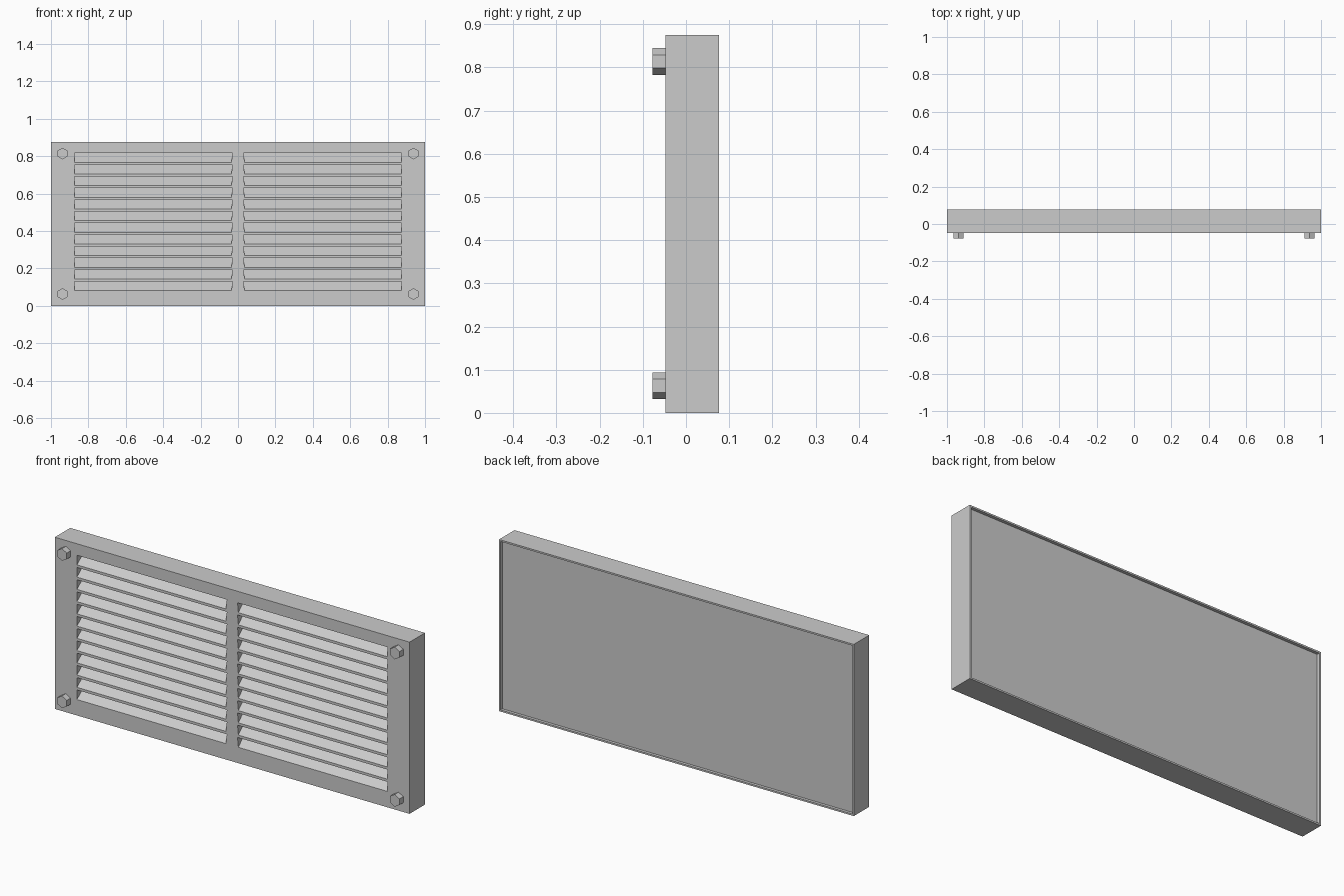
import bpy, bmesh, math

if "Cube" in bpy.data.objects:
    bpy.data.objects.remove(bpy.data.objects["Cube"])

W, H = 1.0, 0.875              # half width, height
FRONT, BACK = -0.047, 0.077
COUNT, PITCH, SLOT_Z, SLOT_H = 12, 0.0624, 0.081, 0.049
SLOT_DEPTH = 0.062


def prism(bm, ring_a, ring_b):
    """Close two matching point rings into a solid."""
    a = [bm.verts.new(p) for p in ring_a]
    b = [bm.verts.new(p) for p in ring_b]
    bm.faces.new(a)
    bm.faces.new(b[::-1])
    n = len(a)
    for i in range(n):
        bm.faces.new((a[i], b[i], b[(i + 1) % n], a[(i + 1) % n]))


def finish(bm, name):
    bmesh.ops.recalc_face_normals(bm, faces=bm.faces[:])
    mesh = bpy.data.meshes.new(name)
    bm.to_mesh(mesh)
    bm.free()
    obj = bpy.data.objects.new(name, mesh)
    bpy.context.collection.objects.link(obj)
    return obj


# Housing: box with a shallow recess and thin lip at the back
bm = bmesh.new()
corners = [(-W, 0), (W, 0), (W, H), (-W, H)]
prism(bm, [(x, FRONT, z) for x, z in corners], [(x, BACK, z) for x, z in corners])
bmesh.ops.recalc_face_normals(bm, faces=bm.faces[:])
rear = max(bm.faces, key=lambda f: f.calc_center_median().y)
bmesh.ops.inset_region(bm, faces=[rear], thickness=0.012)
bmesh.ops.inset_region(bm, faces=[rear], thickness=0.0)
rear = max((f for f in bm.faces if f.normal.y > 0.9), key=lambda f: f.calc_area())
for v in rear.verts:
    v.co.y -= 0.015
bmesh.ops.dissolve_degenerate(bm, dist=1e-6, edges=bm.edges[:])
housing = finish(bm, "vent_housing")

# Louver pockets: wedges with a floor sloping up toward the back
bm = bmesh.new()
for side in (-1, 1):
    for i in range(COUNT):
        zb = SLOT_Z + i * PITCH
        zt = zb + SLOT_H
        profile = [(FRONT - 0.02, zb), (FRONT, zb),
                   (FRONT + SLOT_DEPTH, zt), (FRONT - 0.02, zt)]
        outer = [(side * 0.875, y, z) for y, z in profile]
        inner = [(side * (0.035 - 0.005 * (z - zb) / SLOT_H), y, z) for y, z in profile]
        prism(bm, outer, inner)
cutter = finish(bm, "louver_cutter")
cutter.hide_render = True
cutter.display_type = 'WIRE'

mod = housing.modifiers.new("louver_slots", 'BOOLEAN')
mod.operation = 'DIFFERENCE'
mod.solver = 'EXACT'
mod.object = cutter

# Hexagonal corner bolts
for nx, sx in (("left", -1), ("right", 1)):
    for nz, cz in (("bottom", 0.063), ("top", 0.814)):
        bm = bmesh.new()
        hexa = [(sx * 0.938 + 0.031 * math.sin(k * math.pi / 3),
                 cz + 0.031 * math.cos(k * math.pi / 3)) for k in range(6)]
        prism(bm, [(x, -0.078, z) for x, z in hexa],
              [(x, FRONT + 0.003, z) for x, z in hexa])
        finish(bm, f"bolt_{nz}_{nx}")
